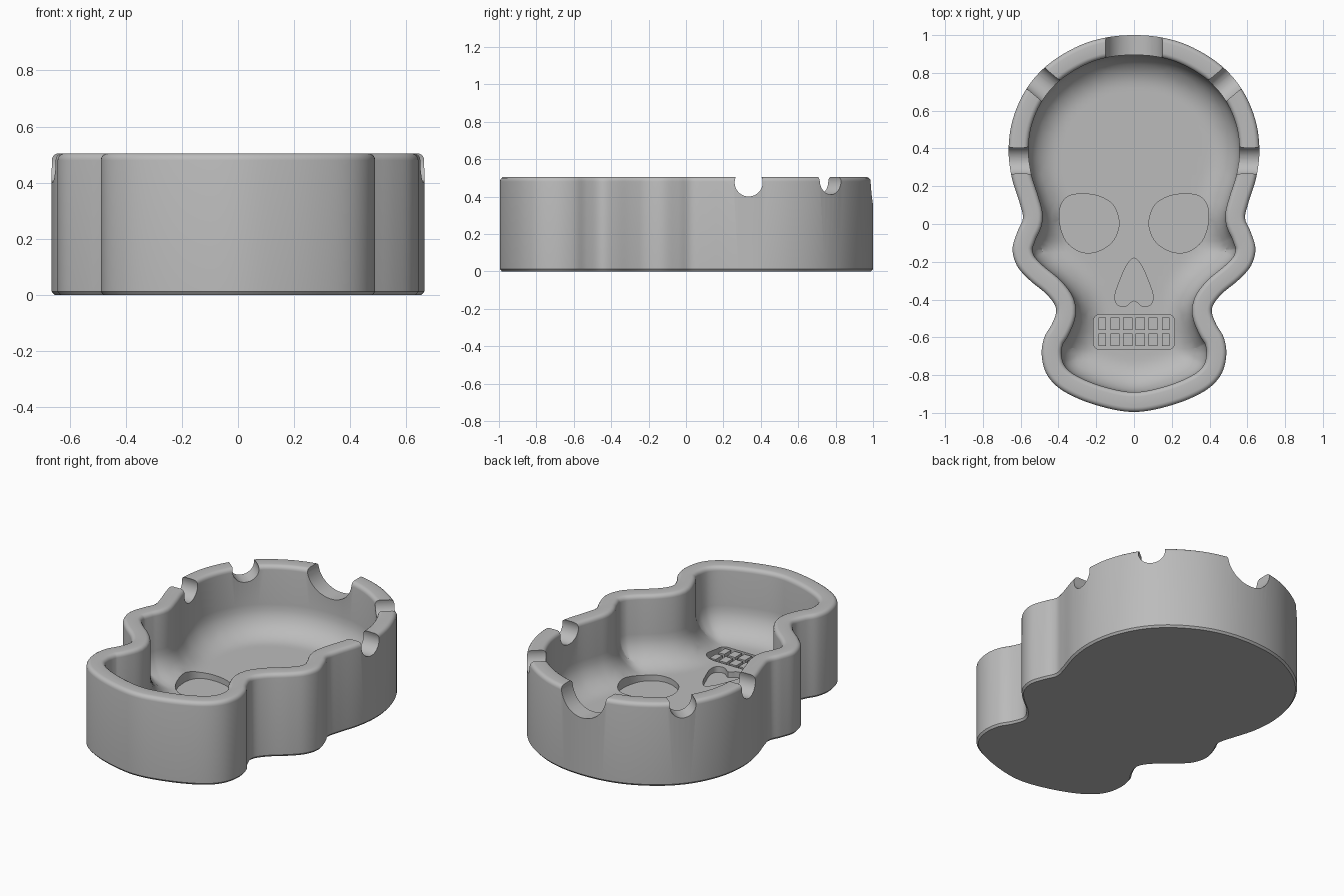
import bpy, bmesh, math
from mathutils import Vector
from mathutils.geometry import delaunay_2d_cdt, intersect_point_line

if "Cube" in bpy.data.objects:
    bpy.data.objects.remove(bpy.data.objects["Cube"])

HEIGHT, FLOOR, WALL, FILLET, RECESS = 0.505, 0.1, 0.105, 0.17, 0.065

grey = bpy.data.materials.new("grey")
grey.use_nodes = True
grey.diffuse_color = (0.5, 0.5, 0.5, 1)
grey.node_tree.nodes["Principled BSDF"].inputs["Base Color"].default_value = (0.5, 0.5, 0.5, 1)


def smooth_loop(points, steps):
    """Closed Catmull-Rom curve through the points."""
    pts = [Vector(p) for p in points]
    n, out = len(pts), []
    for i in range(n):
        a, b, c, d = (pts[(i + k) % n] for k in (-1, 0, 1, 2))
        for s in range(steps):
            t = s / steps
            out.append(0.5 * (2 * b + (c - a) * t + (2 * a - 5 * b + 4 * c - d) * t ** 2
                              + (3 * b - a - 3 * c + d) * t ** 3))
    return out


def mirrored(half):
    """Complete a half outline that starts and ends on the centre line."""
    return half + [(-x, y) for x, y in half[-2:0:-1]]


def inset(loop, dist):
    """Move a clockwise loop inward along its normals."""
    out = []
    for i, p in enumerate(loop):
        t = (loop[(i + 1) % len(loop)] - loop[i - 1]).normalized()
        out.append(p + Vector((t.y, -t.x)) * dist)
    return out


def finish(name, bm):
    bmesh.ops.recalc_face_normals(bm, faces=bm.faces)
    mesh = bpy.data.meshes.new(name)
    bm.to_mesh(mesh)
    bm.free()
    mesh.materials.append(grey)
    obj = bpy.data.objects.new(name, mesh)
    bpy.context.collection.objects.link(obj)
    return obj


def prism(name, loop, z0, z1):
    bm = bmesh.new()
    face = bm.faces.new([bm.verts.new((p[0], p[1], z0)) for p in loop])
    top = bmesh.ops.extrude_face_region(bm, geom=[face])["geom"]
    bmesh.ops.translate(bm, vec=(0, 0, z1 - z0),
                        verts=[v for v in top if isinstance(v, bmesh.types.BMVert)])
    return finish(name, bm)


def cut(target, cutter):
    cutter.hide_render = True
    mod = target.modifiers.new("cut", "BOOLEAN")
    mod.operation, mod.solver, mod.object = "DIFFERENCE", "EXACT", cutter
    bpy.context.view_layer.objects.active = target
    bpy.ops.object.modifier_apply(modifier=mod.name)
    bpy.data.objects.remove(cutter)


# Skull outline, crown to chin
outline = smooth_loop(mirrored([
    (0, 1), (.16, .985), (.31, .935), (.46, .84), (.57, .715), (.64, .56), (.664, .4),
    (.648, .25), (.605, .11), (.588, .03), (.617, -.04), (.643, -.13), (.62, -.22),
    (.555, -.295), (.46, -.375), (.412, -.45), (.435, -.53), (.475, -.6), (.489, -.69),
    (.465, -.79), (.395, -.87), (.27, -.935), (.12, -.98), (0, -.995)]), 5)
count = len(outline)

# Outer wall, rounded rim and inner wall as stacked rings
bm = bmesh.new()
R = 0.025
arc = [math.radians(a) for a in (0, 22.5, 45, 67.5, 90)]
profile = [(0.01, 0), (0, 0.012)]
profile += [(R - R * math.cos(a), HEIGHT - R + R * math.sin(a)) for a in arc]
profile += [(WALL - R + R * math.sin(a), HEIGHT - R + R * math.cos(a)) for a in arc]
profile += [(WALL, FLOOR + FILLET)]
rings = [[bm.verts.new((p.x, p.y, z)) for p in inset(outline, d)] for d, z in profile]
for low, high in zip(rings, rings[1:]):
    for i in range(count):
        j = (i + 1) % count
        bm.faces.new((low[i], low[j], high[j], high[i]))
bm.faces.new(rings[0])

# Bowl floor, curving up into the inner wall
inner = inset(outline, WALL)


def edge_distance(p):
    best = 9.0
    for i in range(count):
        q, t = intersect_point_line(p, inner[i - 1], inner[i])
        q = inner[i - 1] if t < 0 else inner[i] if t > 1 else q
        best = min(best, (Vector(q[:2]) - p).length)
    return best


def inside(p):
    hit = False
    for i in range(count):
        a, b = inner[i - 1], inner[i]
        if (a.y > p.y) != (b.y > p.y) and p.x < a.x + (b.x - a.x) * (p.y - a.y) / (b.y - a.y):
            hit = not hit
    return hit


cloud = list(inner)
for d in (0.004, 0.014, 0.03, 0.05):
    cloud += [p for p in inset(inner, d) if inside(p) and edge_distance(p) > d * 0.95]
STEP = 0.03
for ix in range(-20, 21):
    for iy in range(-32, 33):
        p = Vector((ix * STEP, iy * STEP))
        if inside(p) and edge_distance(p) > 0.065:
            cloud.append(p)
flat, _, tris, *_ = delaunay_2d_cdt(cloud, [], [list(range(count))], 1, 1e-6)
floor_verts = []
for p in flat:
    gap = max(0, FILLET - edge_distance(p))
    floor_verts.append(bm.verts.new((p.x, p.y, FLOOR + FILLET - math.sqrt(FILLET ** 2 - gap ** 2))))
for tri in tris:
    bm.faces.new([floor_verts[i] for i in tri])
bmesh.ops.remove_doubles(bm, verts=bm.verts, dist=1e-4)
tray = finish("skull_tray", bm)

# Round rests cut through the rim, fanning out from the crown centre
for angle, radius, z in ((0, .075, .475), (40, .075, .485), (90, .15, .505),
                         (140, .075, .485), (180, .075, .475)):
    a = math.radians(angle)
    bpy.ops.mesh.primitive_cylinder_add(
        vertices=40, radius=radius, depth=0.5, rotation=(0, math.pi / 2, a),
        location=(0.62 * math.cos(a), 0.335 + 0.62 * math.sin(a), z))
    cut(tray, bpy.context.object)
    
# Eye sockets, nose and mouth sunk into the floor
eye = [(.08, .02), (.11, .1), (.18, .145), (.27, .16), (.35, .145), (.39, .09), (.392, 0),
       (.36, -.09), (.29, -.145), (.21, -.15), (.13, -.11), (.09, -.05)]
nose = mirrored([(0, -.18), (.04, -.22), (.075, -.3), (.1, -.375), (.09, -.425),
                 (.045, -.435), (0, -.405)])
mouth = []
for k, (sx, sy) in enumerate(((1, 1), (-1, 1), (-1, -1), (1, -1))):
    for s in range(5):
        a = math.radians(90 * k + 22.5 * s)
        mouth.append((sx * .18 + .035 * math.cos(a), -.572 + sy * .058 + .035 * math.sin(a)))
for name, loop in (("eye_left", smooth_loop(eye, 4)),
                   ("eye_right", smooth_loop([(-x, y) for x, y in eye], 4)),
                   ("nose", smooth_loop(nose, 4)), ("mouth", mouth)):
    cut(tray, prism(name, loop, RECESS, 0.3))

# Two rows of teeth standing in the mouth
for row, y in (("upper", -.528), ("lower", -.612)):
    for k in range(6):
        x, w = (k - 2.5) * 0.067, 0.025 if 0 < k < 5 else 0.02
        box = [(x - w, y - .033), (x + w, y - .033), (x + w, y + .033), (x - w, y + .033)]
        prism(f"{row}_tooth_{k + 1}", box, RECESS - 0.01, FLOOR)

# Smooth the curved walls and keep the cut edges sharp
bpy.ops.object.select_all(action="DESELECT")
tray.select_set(True)
bpy.context.view_layer.objects.active = tray
bpy.ops.object.shade_smooth_by_angle(angle=math.radians(35))
